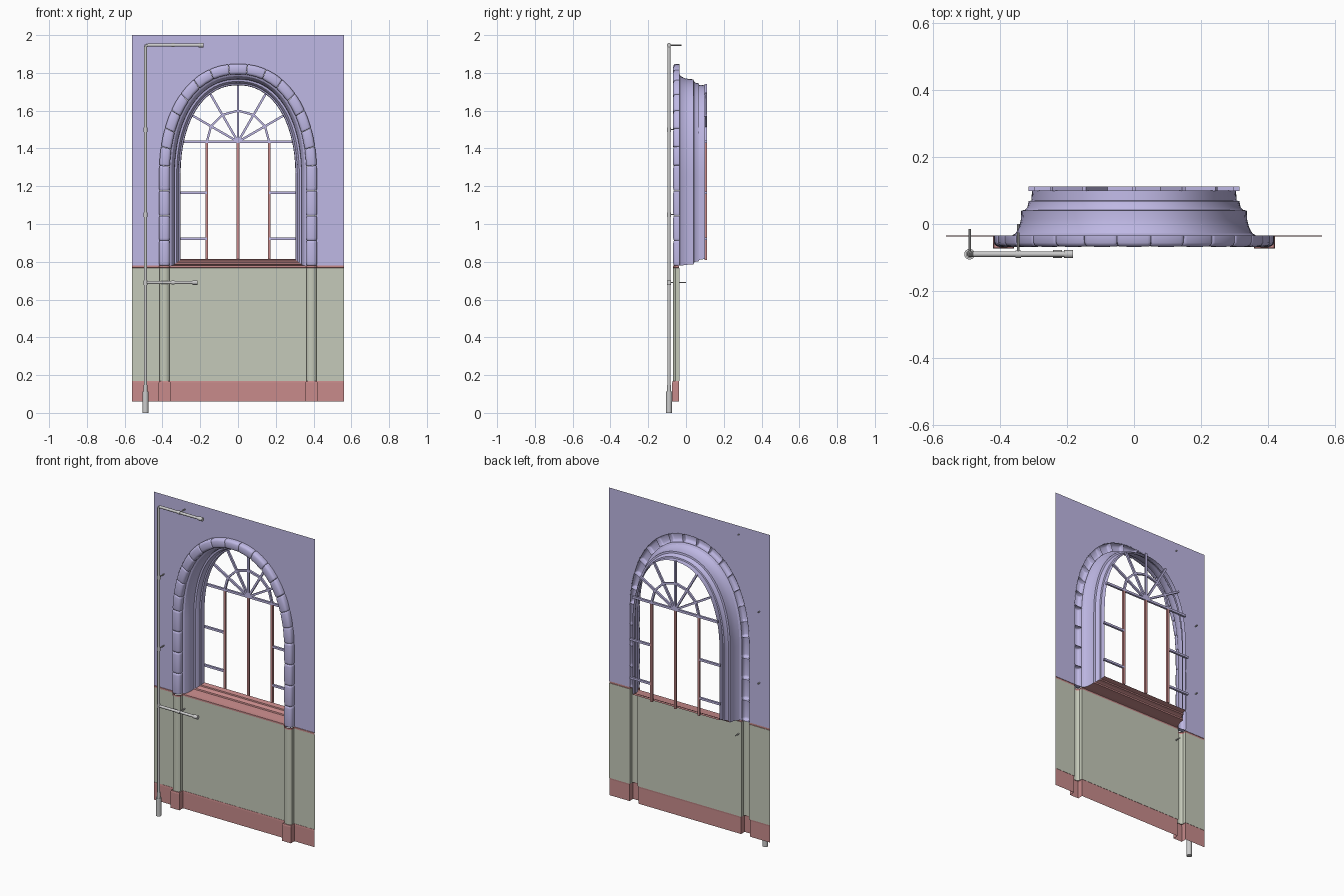
import bpy, bmesh, math
from mathutils import Vector, Matrix

if "Cube" in bpy.data.objects:
    bpy.data.objects.remove(bpy.data.objects["Cube"])

def material(name, rgb):
    m = bpy.data.materials.new(name)
    m.diffuse_color = (*rgb, 1)
    m.use_nodes = True
    m.node_tree.nodes["Principled BSDF"].inputs["Base Color"].default_value = m.diffuse_color
    return m

PLASTER = material("lilac_plaster", (0.52, 0.48, 0.78))
RED = material("red_trim", (0.58, 0.26, 0.26))
GREEN = material("sage_wall", (0.56, 0.59, 0.49))

def finish(name, bm, mat=None, smooth=None):
    me = bpy.data.meshes.new(name)
    bm.to_mesh(me)
    bm.free()
    ob = bpy.data.objects.new(name, me)
    bpy.context.collection.objects.link(ob)
    if mat:
        me.materials.append(mat)
    if smooth:
        bpy.ops.object.select_all(action='DESELECT')
        ob.select_set(True)
        bpy.context.view_layer.objects.active = ob
        bpy.ops.object.shade_smooth_by_angle(angle=math.radians(smooth))
    return ob

def loft(bm, rows):
    vs = [[bm.verts.new(p) for p in r] for r in rows]
    for a, b in zip(vs, vs[1:]):
        for i in range(len(a) - 1):
            bm.faces.new((a[i], a[i + 1], b[i + 1], b[i]))
    return vs

# Arch curve: straight jambs, slightly full half-elliptical head, offset outward by d
SPRING, A, B, POWER = 1.25, 0.31, 0.49, 2.2

def arch_point(u, d, z0=0.78):
    """u in 0..1 left jamb, 1..2 head, 2..3 right jamb -> (x, z)"""
    a, b = A + d, B + d
    if u <= 1:
        return -a, z0 + (SPRING - z0) * u
    if u >= 2:
        return a, SPRING - (SPRING - z0) * (u - 2)
    t = math.pi * (2 - u)
    c, s = math.cos(t), math.sin(t)
    k = (abs(c) ** POWER + abs(s) ** POWER) ** (-1 / POWER)
    return a * c * k, SPRING + b * s * k

HEAD = [0] + [1 + i / 40 for i in range(41)] + [3]

# Upper wall with arched opening, stretched from the arch to the rectangle
WALL_Y = -0.035
inner = [arch_point(u, 0.105) for u in HEAD]
outer = []
for x, z in inner:
    if z <= SPRING:
        outer.append((math.copysign(0.56, x), z))
        continue
    k = min(0.56 / max(abs(x), 1e-6), 0.75 / (z - SPRING))
    outer.append((x * k, SPRING + (z - SPRING) * k))
for s in (-1, 1):
    i = min(range(len(outer)), key=lambda j: math.dist(outer[j], (s * 0.56, 2)))
    outer[i] = (s * 0.56, 2)
bm = bmesh.new()
loft(bm, [[(x, WALL_Y, z) for x, z in ring] for ring in (inner, outer)])
bmesh.ops.reverse_faces(bm, faces=bm.faces[:])
bm.normal_update()
if bm.faces and next(iter(bm.faces)).normal.y > 0:
    bmesh.ops.reverse_faces(bm, faces=bm.faces[:])
finish("upper_wall", bm, PLASTER)

# Lower wall, plinth and dado strip share one plan with half-round pilasters
def plan(g, z):
    half = [(0.0, -0.055), (0.008, -0.064), (0.018, -0.068),
            (0.034, -0.068), (0.044, -0.064), (0.052, -0.055)]
    right = [(0.363 - g, WALL_Y - g)]
    right += [(0.363 + x + (g if x > 0.026 else -g), y - g) for x, y in half]
    right += [(0.415 + g, WALL_Y - g), (0.56, WALL_Y - g)]
    left = [(-x, y) for x, y in reversed(right)]
    return [(x, y, z) for x, y in left + right]

def square_plan(g, z):
    y0, y1 = WALL_Y - g / 2, -0.068 - g
    right = [(0.363 - g, y0)] + [(0.363 - g, y1)] * 3 + [(0.415 + g, y1)] * 3
    right += [(0.415 + g, y0), (0.56, y0)]
    return [(x, y, z) for x, y in [(-x, y) for x, y in reversed(right)] + right]

bm = bmesh.new()
loft(bm, [plan(0, 0.17), plan(0, 0.768)])
finish("lower_wall", bm, GREEN, 40)

bm = bmesh.new()
loft(bm, [square_plan(0.005, 0.06), square_plan(0.005, 0.16),
          square_plan(0.003, 0.17), plan(0, 0.17)])
bmesh.ops.remove_doubles(bm, verts=bm.verts[:], dist=1e-5)
finish("plinth", bm, RED)

bm = bmesh.new()
loft(bm, [plan(0, 0.768), plan(0.002, 0.769), plan(0.002, 0.779), plan(0, 0.78)])
finish("dado_strip", bm, RED, 30)

# Moulded reveal and matching sill: (offset, depth, sill height)
STEPS = [(0.055, -0.035, 0.78), (0.043, -0.028, 0.78), (0.033, -0.01, 0.782),
         (0.027, 0.015, 0.785), (0.026, 0.04, 0.787), (0.015, 0.042, 0.795),
         (0.008, 0.05, 0.80), (0.004, 0.068, 0.803), (-0.004, 0.07, 0.81),
         (-0.006, 0.1, 0.815)]
bm = bmesh.new()
rows = []
for d, y, z0 in STEPS:
    rows.append([(x, y, z) for x, z in (arch_point(u, d, z0) for u in HEAD)])
loft(bm, rows)
finish("window_reveal", bm, PLASTER, 30)

bm = bmesh.new()
loft(bm, [[(A + d, y, z), (-A - d, y, z)] for d, y, z in STEPS])
finish("window_sill", bm, RED, 30)

# Rounded stones of the surround, spaced by length along the arch
us = [3 * i / 1500 for i in range(1501)]
lengths = [0.0]
for u, v in zip(us, us[1:]):
    lengths.append(lengths[-1] + math.dist(arch_point(u, 0.08), arch_point(v, 0.08)))
TOTAL = lengths[-1]

def u_at(s):
    i = next((k for k in range(1, 1501) if lengths[k] >= s), 1500)
    f = (s - lengths[i - 1]) / (lengths[i] - lengths[i - 1])
    return us[i - 1] + f * (us[i] - us[i - 1])

JAMB, COUNT = 0.132, 15
joints = [JAMB * i for i in range(5)]
step = (TOTAL - 8 * JAMB) / COUNT
joints += [4 * JAMB + step * i for i in range(1, COUNT + 1)]
joints += [TOTAL - JAMB * i for i in (3, 2, 1, 0)]

SECTION = [(0.052, -0.034), (0.052, -0.056), (0.057, -0.064), (0.066, -0.068),
           (0.094, -0.068), (0.103, -0.064), (0.108, -0.056), (0.108, -0.034)]
bm = bmesh.new()
for s0, s1 in zip(joints, joints[1:]):
    rows = []
    for f, k in ((0.005, 0.87), (0.03, 0.95), (0.1, 0.99), (0.5, 1.0),
                 (0.9, 0.99), (0.97, 0.95), (0.995, 0.87)):
        u = u_at(s0 + (s1 - s0) * f)
        row = []
        for d, y in SECTION:
            x, z = arch_point(u, 0.08 + (d - 0.08) * k)
            row.append((x, -0.034 + (y + 0.034) * k, z))
        rows.append(row)
    vs = loft(bm, rows)
    bm.faces.new(vs[0][::-1])
    bm.faces.new(vs[-1])
finish("surround_stones", bm, PLASTER, 50)

# Glazing bars
def bar(bm, p, q, w=0.014, y0=0.099, y1=0.112):
    p, q = Vector((p[0], 0, p[1])), Vector((q[0], 0, q[1]))
    v = q - p
    m = Matrix.Translation((p + q) / 2 + Vector((0, (y0 + y1) / 2, 0)))
    m = m @ Matrix.Rotation(-math.atan2(v.z, v.x), 4, 'Y')
    m = m @ Matrix.Diagonal((v.length, y1 - y0, w, 1))
    bmesh.ops.create_cube(bm, size=1, matrix=m)

HUB, RING = 1.435, 0.165
bm = bmesh.new()
bar(bm, (-0.298, HUB), (0.298, HUB))
for i in range(6):
    a, b = math.radians(30 * i), math.radians(30 * (i + 1))
    bar(bm, (RING * math.cos(a), HUB + RING * math.sin(a)),
        (RING * math.cos(b), HUB + RING * math.sin(b)), 0.012)
    if i:
        r = 0.1
        while (abs(r * math.cos(a)) / A) ** POWER + ((HUB + r * math.sin(a) - SPRING) / B) ** POWER < 1:
            r += 0.002
        bar(bm, (0, HUB), (r * math.cos(a), HUB + r * math.sin(a)), 0.012)
finish("fanlight_bars", bm, PLASTER)

bm = bmesh.new()
for s in (-1, 1):
    for z in (0.922, 1.165):
        bar(bm, (s * 0.165, z), (s * 0.315, z), 0.013)
finish("side_glazing_bars", bm, PLASTER)

bm = bmesh.new()
for x in (-0.165, 0, 0.165):
    bar(bm, (x, 0.81), (x, HUB - 0.006), 0.014)
finish("window_mullions", bm, RED)

# Wall pipe with branches, collars and brackets
def tube(bm, p, q, r, n=12):
    p, q = Vector(p), Vector(q)
    v = q - p
    m = Matrix.Translation((p + q) / 2) @ v.to_track_quat('Z', 'Y').to_matrix().to_4x4()
    bmesh.ops.create_cone(bm, cap_ends=True, segments=n, radius1=r, radius2=r,
                          depth=v.length, matrix=m)

PX, PY, R = -0.49, -0.09, 0.01
bm = bmesh.new()
bend = [(PX + R - R * math.cos(t), PY, 1.947 - R + R * math.sin(t))
        for t in (math.pi / 2 * i / 5 for i in range(6))]
path = [(PX, PY, 0.1)] + bend + [(-0.19, PY, 1.947)]
for p, q in zip(path, path[1:]):
    tube(bm, p, q, 0.0085)
tube(bm, (PX, PY, 0.69), (-0.225, PY, 0.69), 0.0085)
finish("pipe_run", bm, None, 40)

bm = bmesh.new()
tube(bm, (PX, PY, 0), (PX, PY, 0.112), 0.016, 16)
tube(bm, (PX, PY, 0.112), (PX, PY, 0.148), 0.011)
for z in (0.69, 1.05, 1.5):
    tube(bm, (PX, PY, z - 0.012), (PX, PY, z + 0.012), 0.011)
for z, x in ((1.947, -0.182), (0.69, -0.215)):
    tube(bm, (x - 0.027, PY, z), (x, PY, z), 0.012)
    tube(bm, (-0.353, PY, z), (-0.337, PY, z), 0.011)
finish("pipe_collars", bm, None, 40)

bm = bmesh.new()
for x, z, y in ((PX, 1.05, -0.015), (PX, 1.5, -0.015),
                (-0.345, 1.947, -0.025), (-0.345, 0.69, 0.0)):
    tube(bm, (x, PY, z), (x, y, z), 0.0035, 8)
finish("pipe_brackets", bm, None, 40)
